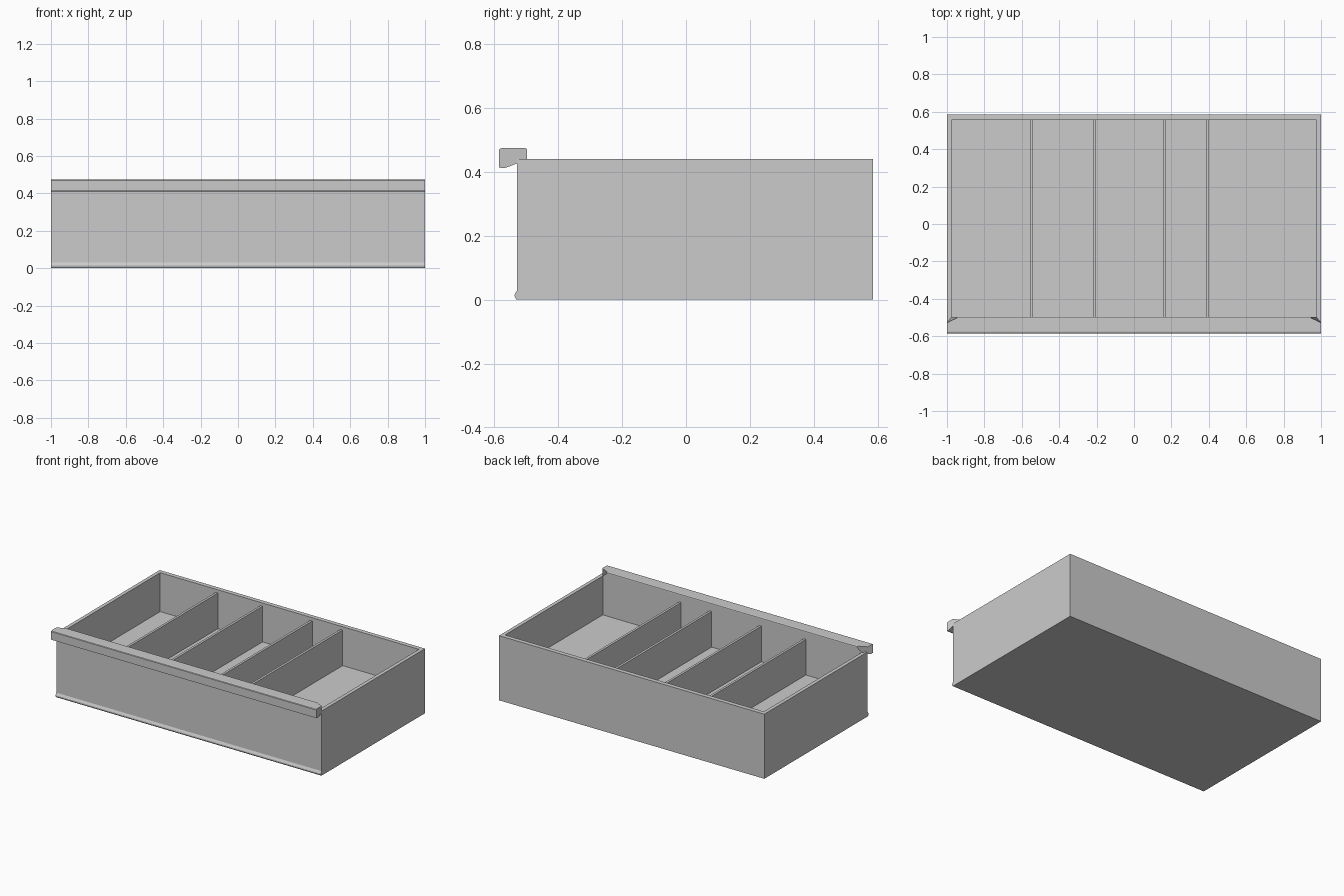
import bpy, bmesh

if "Cube" in bpy.data.objects:
    bpy.data.objects.remove(bpy.data.objects["Cube"])

FRONT, BACK = -0.528, 0.585        # outer faces of the drawer box
IN_F, IN_B, IN_X = -0.497, 0.555, 0.975   # inner faces
TOP, FLOOR = 0.44, 0.175


def finish(name, bm):
    bmesh.ops.recalc_face_normals(bm, faces=bm.faces)
    me = bpy.data.meshes.new(name)
    bm.to_mesh(me)
    bm.free()
    ob = bpy.data.objects.new(name, me)
    bpy.context.collection.objects.link(ob)
    return ob


def loft(name, rings):
    """Skin equal-length point rings and cap both ends."""
    bm = bmesh.new()
    loops = [[bm.verts.new(p) for p in ring] for ring in rings]
    n = len(loops[0])
    for a, b in zip(loops, loops[1:]):
        for i in range(n):
            j = (i + 1) % n
            bm.faces.new((a[i], a[j], b[j], b[i]))
    bm.faces.new(loops[0])
    bm.faces.new(loops[-1])
    return finish(name, bm)


def rect(x0, x1, y0, y1, z):
    return [(x0, y0, z), (x1, y0, z), (x1, y1, z), (x0, y1, z)]


def rail(name, profile):
    """Profile points are (half length, y, z), mirrored to both ends."""
    return loft(name, [[(s * x, y, z) for x, y, z in profile] for s in (-1, 1)])


# Drawer box: outer walls, rim, inner walls and raised floor
loft("drawer_box", [
    rect(-1, 1, FRONT, BACK, 0),
    rect(-1, 1, FRONT, BACK, TOP),
    rect(-IN_X, IN_X, IN_F, IN_B, TOP),
    rect(-IN_X, IN_X, IN_F, IN_B, FLOOR),
])

# Overhanging front handle, mitred at its back corners
rail("front_handle", [
    (1, -0.585, 0.413), (1, -0.585, 0.468), (1, -0.582, 0.472),
    (1, -0.574, 0.474), (1, -0.528, 0.474),
    (0.948, -0.503, 0.474), (0.943, -0.498, 0.471), (0.942, IN_F, 0.466),
    (IN_X, IN_F, TOP), (1, FRONT, TOP), (1, FRONT, 0.426),
    (1, -0.562, 0.413), (1, -0.570, 0.411),
])

# Small moulding along the bottom of the front
rail("bottom_lip", [
    (1, FRONT, 0), (1, -0.531, 0.001), (1, -0.536, 0.010),
    (1, -0.536, 0.016), (1, FRONT, 0.030),
])

# Four partitions
for i, x in enumerate((-0.548, -0.212, 0.163, 0.392)):
    loft(f"divider_{i + 1}", [
        rect(x - 0.008, x + 0.008, IN_F, IN_B, z) for z in (FLOOR, 0.418)
    ])
